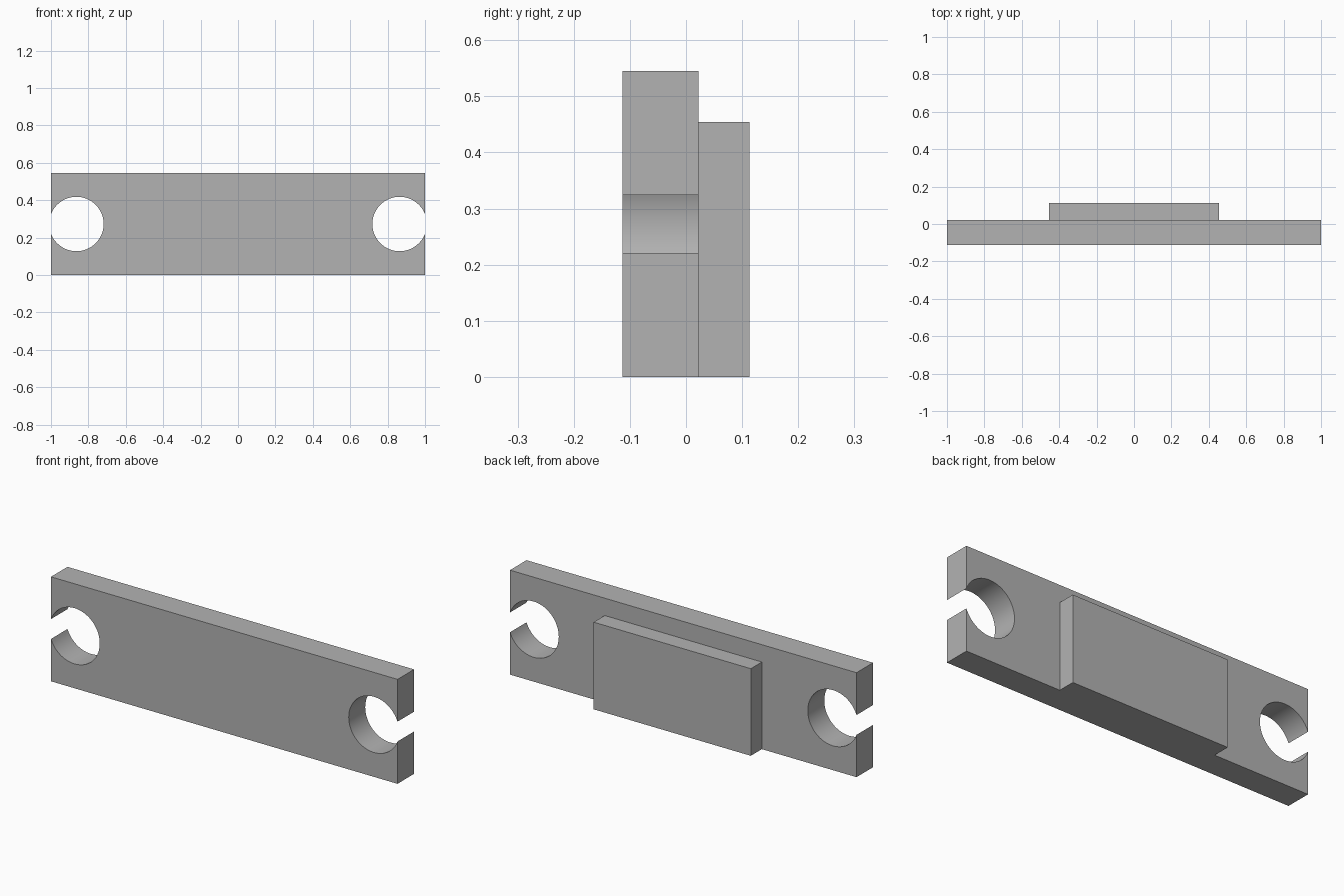
import bpy
import bmesh
from math import acos, cos, sin, pi, radians

cube = bpy.data.objects.get("Cube")
if cube:
    bpy.data.objects.remove(cube, do_unlink=True)

HEIGHT = 0.545
FRONT, JOINT, BACK = -0.1135, 0.0225, 0.1135
PAD_HALF, PAD_TOP = 0.4535, 0.4545
BORE_X, BORE_R, SEGMENTS = 0.864, 0.1455, 64

# Single grey finish
grey = bpy.data.materials.new("plain grey")
grey.use_nodes = True
color = (0.45, 0.45, 0.45, 1)
grey.diffuse_color = color
grey.node_tree.nodes["Principled BSDF"].inputs["Base Color"].default_value = color


def extrude_profile(name, outline, y0, y1):
    """Extrude an (x, z) outline along y into a solid."""
    bm = bmesh.new()
    face = bm.faces.new([bm.verts.new((x, y0, z)) for x, z in outline])
    result = bmesh.ops.extrude_face_region(bm, geom=[face], use_keep_orig=True)
    moved = [v for v in result["geom"] if isinstance(v, bmesh.types.BMVert)]
    bmesh.ops.translate(bm, verts=moved, vec=(0, y1 - y0, 0))
    bmesh.ops.recalc_face_normals(bm, faces=bm.faces)
    mesh = bpy.data.meshes.new(name)
    bm.to_mesh(mesh)
    bm.free()
    mesh.materials.append(grey)
    obj = bpy.data.objects.new(name, mesh)
    bpy.context.collection.objects.link(obj)
    return obj


# Right half outline: bottom corner, bore open through the end, top corner
opening = acos((1 - BORE_X) / BORE_R)
half = [(1, 0)]
for i in range(SEGMENTS + 1):
    angle = -opening - (2 * pi - 2 * opening) * i / SEGMENTS
    half.append((BORE_X + BORE_R * cos(angle), HEIGHT / 2 + BORE_R * sin(angle)))
half.append((1, HEIGHT))

# The other end is the same outline turned half a circle
plate = extrude_profile("main_plate", half + [(-x, HEIGHT - z) for x, z in half],
                        FRONT, JOINT)
bpy.ops.object.select_all(action="DESELECT")
plate.select_set(True)
bpy.context.view_layer.objects.active = plate
bpy.ops.object.shade_smooth_by_angle(angle=radians(30))

# Raised pad on the back, flush with the bottom edge
extrude_profile("back_pad", [(-PAD_HALF, 0), (PAD_HALF, 0),
                             (PAD_HALF, PAD_TOP), (-PAD_HALF, PAD_TOP)], JOINT, BACK)
